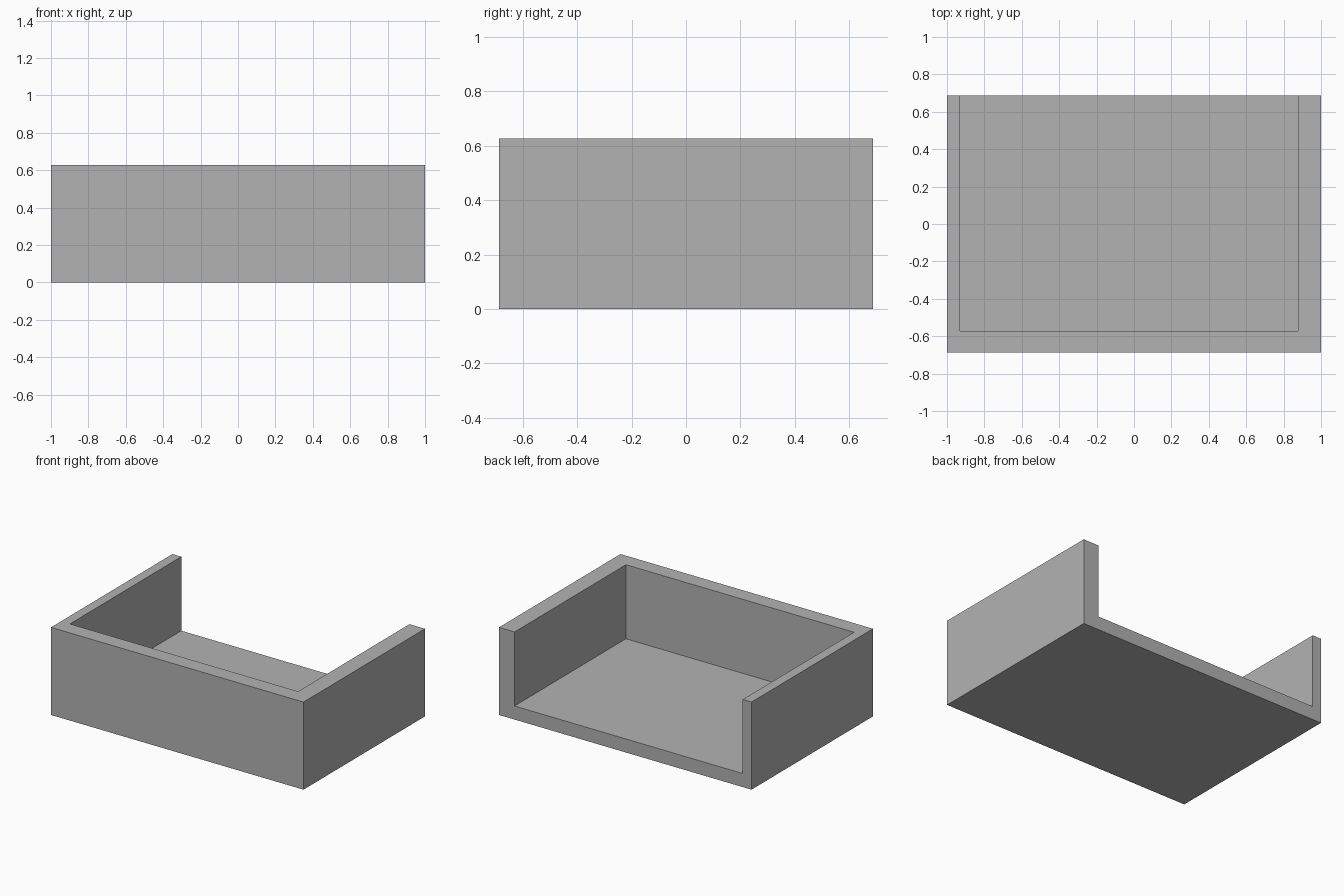
import bpy

if "Cube" in bpy.data.objects:
    bpy.data.objects.remove(bpy.data.objects["Cube"])

# Overall size and inner cavity limits
W, D, H = 1.0, 0.687, 0.627           # half width, half depth, height
IN_LEFT, IN_RIGHT = -0.93, 0.877      # inner faces of the side walls
IN_FRONT, FLOOR = -0.573, 0.097       # inner face of the front wall, floor top


def box(name, lo, hi):
    """Axis-aligned box between two corners."""
    bpy.ops.mesh.primitive_cube_add(
        size=1, location=[(a + b) / 2 for a, b in zip(lo, hi)])
    ob = bpy.context.object
    ob.name = name
    ob.scale = [b - a for a, b in zip(lo, hi)]
    bpy.ops.object.transform_apply(location=True, rotation=False, scale=True)
    return ob


grey = bpy.data.materials.new("light grey")
grey.diffuse_color = (0.448, 0.448, 0.448, 1)
grey.use_nodes = True
grey.node_tree.nodes["Principled BSDF"].inputs["Base Color"].default_value = grey.diffuse_color

# Tray body
tray = box("open_back_tray", (-W, -D, 0), (W, D, H))
tray.data.materials.append(grey)

# Cavity, open at the top and the back
cavity = box("cavity_cutter", (IN_LEFT, IN_FRONT, FLOOR), (IN_RIGHT, D + 0.2, H + 0.2))
cavity.data.materials.append(grey)

cut = tray.modifiers.new("cavity", 'BOOLEAN')
cut.operation = 'DIFFERENCE'
cut.solver = 'EXACT'
cut.object = cavity
bpy.context.view_layer.objects.active = tray
bpy.ops.object.modifier_apply(modifier=cut.name)
bpy.data.objects.remove(cavity)
